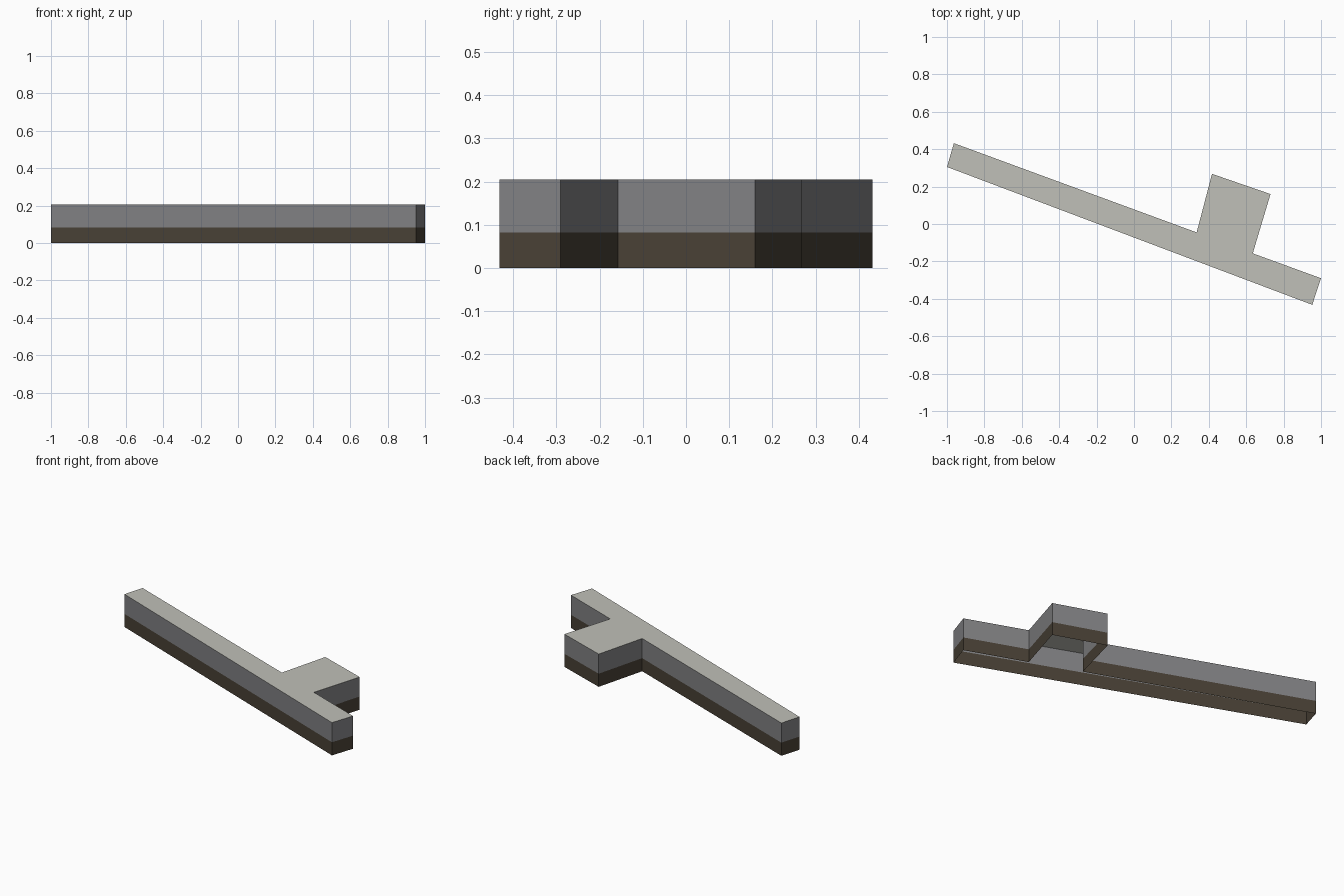
import bpy, bmesh

if "Cube" in bpy.data.objects:
    bpy.data.objects.remove(bpy.data.objects["Cube"])

SPLIT, TOP = 0.082, 0.205

# Footprint: long slanted bar with a rear wing, counter-clockwise
OUTLINE = [(-1.0, 0.305), (0.953, -0.432), (1.0, -0.29), (0.635, -0.157),
           (0.73, 0.16), (0.417, 0.268), (0.335, -0.045), (-0.963, 0.432)]


def material(name, rgb):
    m = bpy.data.materials.new(name)
    m.diffuse_color = (*rgb, 1.0)
    m.use_nodes = True
    m.node_tree.nodes["Principled BSDF"].inputs["Base Color"].default_value = m.diffuse_color
    return m


def finish(name, bm, mat):
    me = bpy.data.meshes.new(name)
    bm.to_mesh(me)
    bm.free()
    me.materials.append(mat)
    ob = bpy.data.objects.new(name, me)
    bpy.context.collection.objects.link(ob)
    return ob


def wall_ring(name, z0, z1, mat):
    """Open band of outward-facing walls along the footprint."""
    bm = bmesh.new()
    low = [bm.verts.new((x, y, z0)) for x, y in OUTLINE]
    high = [bm.verts.new((x, y, z1)) for x, y in OUTLINE]
    n = len(OUTLINE)
    for i in range(n):
        j = (i + 1) % n
        bm.faces.new((low[i], low[j], high[j], high[i]))
    return finish(name, bm, mat)


# Dark ground floor band and grey upper walls; the underside is open
wall_ring("lower_walls", 0.0, SPLIT, material("dark brown", (0.066, 0.052, 0.036)))
wall_ring("upper_walls", SPLIT, TOP, material("mid grey", (0.22, 0.22, 0.228)))

# Flat roof
bm = bmesh.new()
bm.faces.new([bm.verts.new((x, y, TOP)) for x, y in OUTLINE])
finish("flat_roof", bm, material("pale stone grey", (0.53, 0.53, 0.48)))
